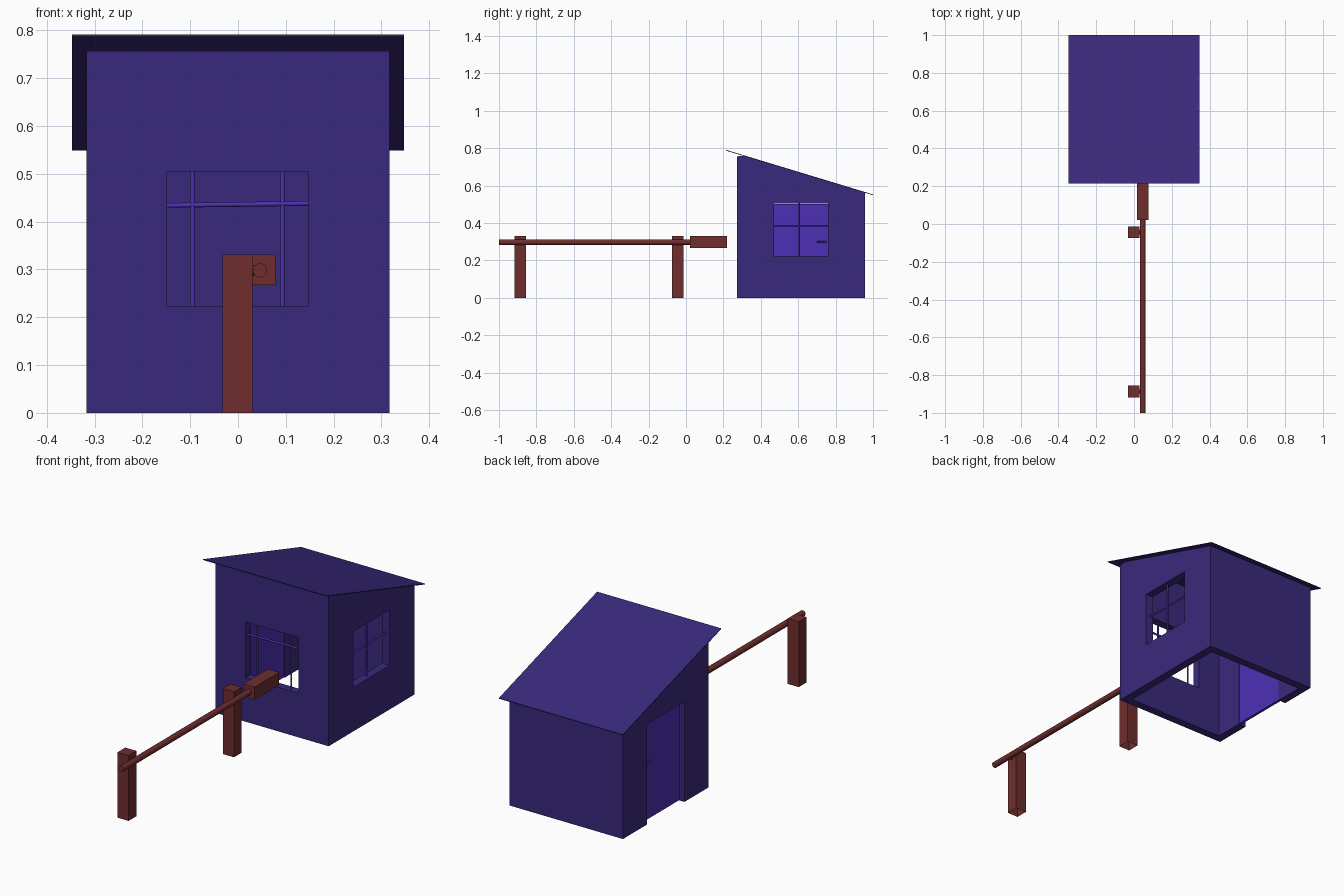
import bpy, bmesh
from mathutils import Vector

if "Cube" in bpy.data.objects:
    bpy.data.objects.remove(bpy.data.objects["Cube"])


def material(name, rgb):
    m = bpy.data.materials.new(name)
    m.diffuse_color = (*rgb, 1)
    m.use_nodes = True
    m.node_tree.nodes["Principled BSDF"].inputs["Base Color"].default_value = m.diffuse_color
    return m


WALL = material("dark_purple", (0.042, 0.022, 0.20))
TRIM = material("bright_purple", (0.075, 0.03, 0.46))
RED = material("dark_red", (0.16, 0.027, 0.027))


def finish(name, bm, mat):
    bmesh.ops.recalc_face_normals(bm, faces=bm.faces)
    me = bpy.data.meshes.new(name)
    bm.to_mesh(me)
    bm.free()
    ob = bpy.data.objects.new(name, me)
    bpy.context.collection.objects.link(ob)
    if mat:
        me.materials.append(mat)
    return ob


def box(name, lo, hi, mat=None, open_bottom=False):
    bm = bmesh.new()
    bmesh.ops.create_cube(bm, size=1)
    lo, hi = Vector(lo), Vector(hi)
    for v in bm.verts:
        v.co = Vector(((lo[i] + hi[i]) / 2 + v.co[i] * (hi[i] - lo[i]) for i in range(3)))
    ob = finish(name, bm, mat)
    if open_bottom:
        bm = bmesh.new()
        bm.from_mesh(ob.data)
        bmesh.ops.delete(bm, geom=[f for f in bm.faces if f.normal.z < -0.9], context='FACES_ONLY')
        bm.to_mesh(ob.data)
        bm.free()
    return ob


def rod(name, a, b, r, mat, sides=16):
    a, b = Vector(a), Vector(b)
    bm = bmesh.new()
    bmesh.ops.create_cone(bm, cap_ends=True, segments=sides, radius1=r, radius2=r, depth=(b - a).length)
    q = Vector((0, 0, 1)).rotation_difference(b - a)
    for v in bm.verts:
        v.co = q @ v.co + (a + b) / 2
    for f in bm.faces:
        f.smooth = len(f.verts) == 4
    for e in bm.edges:
        e.smooth = all(len(f.verts) == 4 for f in e.link_faces)
    return finish(name, bm, mat)


def prism(name, profile, x0, x1, mat):
    bm = bmesh.new()
    f = bm.faces.new([bm.verts.new((x0, y, z)) for y, z in profile])
    ext = bmesh.ops.extrude_face_region(bm, geom=[f])["geom"]
    for v in ext:
        if isinstance(v, bmesh.types.BMVert):
            v.co.x = x1
    return finish(name, bm, mat)


def cut(target, lo, hi):
    cutter = box("cutter", lo, hi)
    cutter.hide_render = True
    mod = target.modifiers.new("cut", 'BOOLEAN')
    mod.operation, mod.solver, mod.object = 'DIFFERENCE', 'EXACT', cutter
    bpy.context.view_layer.objects.active = target
    bpy.ops.object.modifier_apply(modifier=mod.name)
    bpy.data.objects.remove(cutter)


# Booth walls: hollow, open underneath, with two windows and a doorway
W, T = 0.317, 0.042
booth = prism("booth_walls", [(0.272, 0), (0.957, 0), (0.957, 0.562), (0.314, 0.758), (0.272, 0.757)], -W, W, WALL)
cut(booth, (-W + T, 0.272 + T, -0.1), (W - T, 0.957 - T, 1))
cut(booth, (-0.148, 0.2, 0.223), (0.147, 0.4, 0.505))
cut(booth, (0.2, 0.47, 0.223), (0.4, 0.76, 0.505))
cut(booth, (-0.4, 0.465, -0.1), (-0.2, 0.765, 0.508))

# Sloping roof sheet
prism("roof", [(0.215, 0.787), (1.0, 0.549), (1.0, 0.553), (0.215, 0.791)], -0.347, 0.347, WALL)

# Door set into the wall, with a lever on each face
box("door", (-0.29, 0.467, 0.003), (-0.276, 0.763, 0.503), TRIM)
for side, x, face in (("outer", -0.306, -0.288), ("inner", -0.258, -0.278)):
    rod(side + "_handle_stem", (face, 0.745, 0.3), (x, 0.745, 0.3), 0.004, TRIM, 8)
    rod(side + "_handle_lever", (x, 0.75, 0.3), (x, 0.70, 0.3), 0.004, TRIM, 8)

# Window bars
for i, x in enumerate((-0.095, 0.093)):
    rod(f"front_window_upright_{i}", (x, 0.293, 0.223), (x, 0.293, 0.505), 0.0045, TRIM, 8)
rod("front_window_crossbar", (-0.148, 0.293, 0.434), (0.147, 0.293, 0.438), 0.005, TRIM, 8)
rod("side_window_upright", (0.296, 0.605, 0.223), (0.296, 0.605, 0.505), 0.0045, TRIM, 8)
rod("side_window_crossbar", (0.296, 0.47, 0.385), (0.296, 0.76, 0.385), 0.0045, TRIM, 8)

# Barrier: posts with pivot pins, pole and counterweight
for name, y in (("outer", -0.887), ("inner", -0.044)):
    box(name + "_post", (-0.032, y - 0.031, 0), (0.03, y + 0.031, 0.331), RED, open_bottom=True)
    rod(name + "_post_pin", (0.028, y, 0.298), (0.046, y, 0.298), 0.011, RED)
rod("barrier_pole", (0.046, -1.0, 0.298), (0.046, 0.03, 0.298), 0.015, RED)
box("counterweight", (0.015, 0.022, 0.267), (0.078, 0.218, 0.331), RED)
